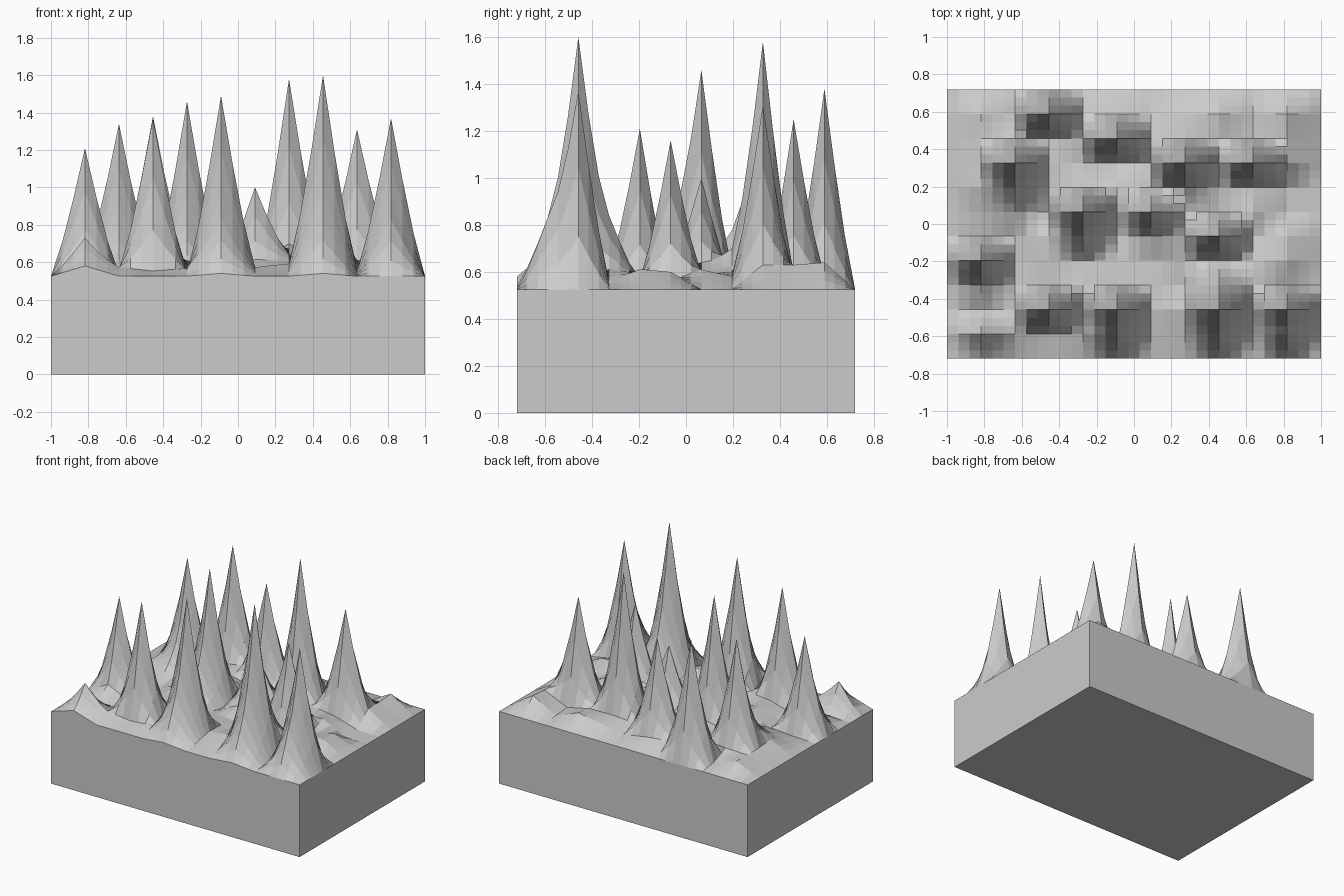
import bpy, bmesh, random

if "Cube" in bpy.data.objects:
    bpy.data.objects.remove(bpy.data.objects["Cube"])

random.seed(4)
CELLS, SUB = 11, 3            # coarse terrain cells, subdivisions per cell
W, D, FLOOR = 2.0, 1.44, 0.525
N = CELLS * SUB

# Spikes: (column, row) -> summit height
peaks = {(3, 10): 1.38, (5, 9): 1.25, (2, 8): 1.34, (7, 8): 1.58, (9, 8): 1.31,
         (4, 6): 1.46, (6, 6): 1.00, (8, 5): 1.16, (1, 4): 1.21, (3, 2): 1.37,
         (5, 2): 1.49, (8, 2): 1.60, (10, 2): 1.37}
# Shoulders beside the spikes and low mounds
mounds = {(5, 1): .83, (8, 1): .83, (10, 1): .83, (8, 3): .84, (4, 5): .80,
          (2, 7): .78, (1, 1): .73, (1, 3): .62, (10, 10): .64, (10, 8): .63,
          (10, 9): .63, (10, 5): .60, (1, 0): .58, (5, 0): .54, (8, 0): .54,
          (7, 7): .70, (1, 10): .60, (7, 6): .64, (4, 4): .58}

# Gently uneven ground between them
nodes = {(i, j): FLOOR + random.uniform(.0, .09)
         for i in range(1, CELLS) for j in range(1, CELLS)}
nodes.update(mounds)
nodes.update(peaks)


def height(u, v):
    """Sum of pinched tent shapes, giving concave spike flanks."""
    z = FLOOR
    for i in (int(u), int(u) + 1):
        for j in (int(v), int(v) + 1):
            k = max(0, 1 - abs(u - i)) * max(0, 1 - abs(v - j))
            h = nodes.get((i, j), FLOOR) - FLOOR
            z += h * k ** (1.2 if h > .15 else 1.0)
    return z


# Terrain surface
bm = bmesh.new()
grid = [[bm.verts.new((W * (i / N - .5), D * (j / N - .5), height(i / SUB, j / SUB)))
         for i in range(N + 1)] for j in range(N + 1)]
for j in range(N):
    for i in range(N):
        bm.faces.new((grid[j][i], grid[j][i + 1], grid[j + 1][i + 1], grid[j + 1][i]))

# Block walls and underside
corners = [bm.verts.new((sx * W / 2, sy * D / 2, 0))
           for sx, sy in ((-1, -1), (1, -1), (1, 1), (-1, 1))]
rims = [grid[0], [r[-1] for r in grid], grid[-1][::-1], [r[0] for r in grid][::-1]]
for k, rim in enumerate(rims):
    bm.faces.new([corners[k], corners[(k + 1) % 4]] + rim[::-1])
bm.faces.new(corners[::-1])
bmesh.ops.recalc_face_normals(bm, faces=bm.faces[:])

mesh = bpy.data.meshes.new("terrain_block")
bm.to_mesh(mesh)
bm.free()
bpy.context.collection.objects.link(bpy.data.objects.new("terrain_block", mesh))
